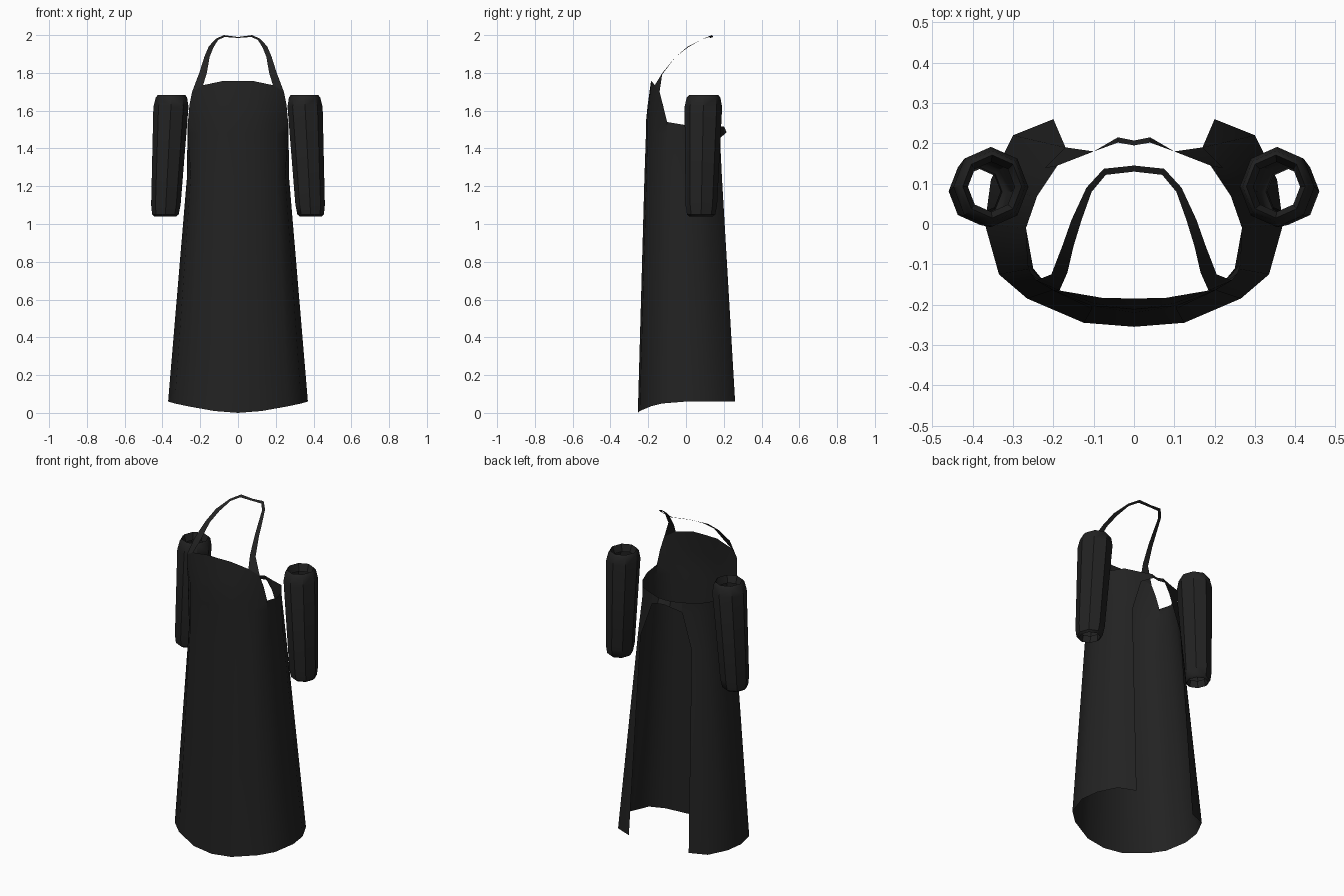
import bpy
import bmesh
import math

if "Cube" in bpy.data.objects:
    bpy.data.objects.remove(bpy.data.objects["Cube"], do_unlink=True)

# One dark cloth colour for everything
cloth = bpy.data.materials.new("black_cloth")
cloth.use_nodes = True
CLOTH_COLOUR = (0.016, 0.016, 0.016, 1)
cloth.diffuse_color = CLOTH_COLOUR
cloth.node_tree.nodes["Principled BSDF"].inputs["Base Color"].default_value = CLOTH_COLOUR


def add_sheet(name, rows, closed=False, flip=False):
    """Skin neighbouring rows of points with quads and mirror the result in x."""
    bm = bmesh.new()
    grid = [[bm.verts.new(point) for point in row] for row in rows]
    for lower, upper in zip(grid, grid[1:]):
        count = min(len(lower), len(upper))
        for i in range(count if closed else count - 1):
            j = (i + 1) % count
            face = bm.faces.new((lower[i], lower[j], upper[j], upper[i]))
            if flip:
                face.normal_flip()
    mesh = bpy.data.meshes.new(name)
    bm.to_mesh(mesh)
    bm.free()
    mesh.materials.append(cloth)
    obj = bpy.data.objects.new(name, mesh)
    bpy.context.collection.objects.link(obj)
    bpy.ops.object.select_all(action="DESELECT")
    obj.select_set(True)
    bpy.context.view_layer.objects.active = obj
    bpy.ops.object.shade_smooth_by_angle(angle=math.radians(40))
    mirror = obj.modifiers.new("mirror", "MIRROR")
    mirror.use_clip = True
    return obj


def at_height(outline, heights):
    return [(x, y, z) for (x, y), z in zip(outline, heights)]


# Half outlines of the wrap, from the middle of the front round to the back edge
hem = [(0, -.255), (.125, -.245), (.265, -.185), (.335, -.125),
       (.37, 0), (.355, .11), (.3, .22), (.2, .26)]
waist = [(0, -.22), (.105, -.21), (.205, -.165), (.25, -.11),
         (.27, -.01), (.255, .07), (.22, .14), (.17, .19)]
rim = [(0, -.212), (.105, -.203), (.205, -.163), (.265, -.1),
       (.268, -.01), (.24, .07), (.19, .145), (.1, .18)]
chest = [(0, -.203), (.1, -.197), (.2, -.165), (.257, -.122)]
bib_top = [(0, -.185), (.08, -.183), (.185, -.165), (.243, -.14)]

hem_heights = [0, .01, .035, .05] + [.06] * 4
rim_heights = [1.54] * 4 + [1.525, 1.52, 1.52, 1.515]
yoke_row = at_height(rim, [z - .06 for z in rim_heights])
rim_row = at_height(rim, rim_heights)

# Apron skirt, open down the back, with the bib rising at the front
add_sheet("apron_body", [
    at_height(hem, hem_heights),
    at_height(waist, [1.25] * len(waist)),
    yoke_row,
    rim_row,
    at_height(chest, [1.63] * len(chest)),
    at_height(bib_top, [1.757, 1.757, 1.735, 1.7]),
])

# Narrow strap closing the back at the top of the opening
add_sheet("back_strap", [
    [yoke_row[-1], (.04, .215, 1.485), (0, .207, 1.485)],
    [rim_row[-1], (.04, .202, 1.515), (0, .195, 1.51)],
])

# Neck strap, tapering from the bib corners to the nape
inner_edge = [(.185, -.165, 1.735), (.165, -.12, 1.8), (.15, -.055, 1.885),
              (.13, .01, 1.935), (.105, .08, 1.975), (.07, .122, 1.99), (0, .13, 1.985)]
outer_edge = [(.243, -.14, 1.7), (.205, -.125, 1.8), (.178, -.055, 1.885),
              (.155, .01, 1.94), (.118, .09, 1.98), (.075, .137, 2), (0, .145, 1.99)]
add_sheet("neck_strap", [inner_edge, outer_edge], flip=True)


# Protective sleeves: open tubes with gathered, rolled-in ends
def sleeve_ring(height, radius, sides=8):
    lean = (1.68 - height) / .64
    centre_x, centre_y = .352 + .033 * lean, .093 - .013 * lean
    angles = [math.tau * i / sides for i in range(sides)]
    return [(centre_x + radius * math.cos(a), centre_y + radius * 1.07 * math.sin(a), height)
            for a in angles]


sleeve_profile = [(1.08, .052), (1.04, .058), (1.05, .07), (1.1, .078),
                  (1.62, .093), (1.67, .083), (1.682, .073), (1.64, .058)]
add_sheet("sleeves", [sleeve_ring(z, r) for z, r in sleeve_profile], closed=True)
